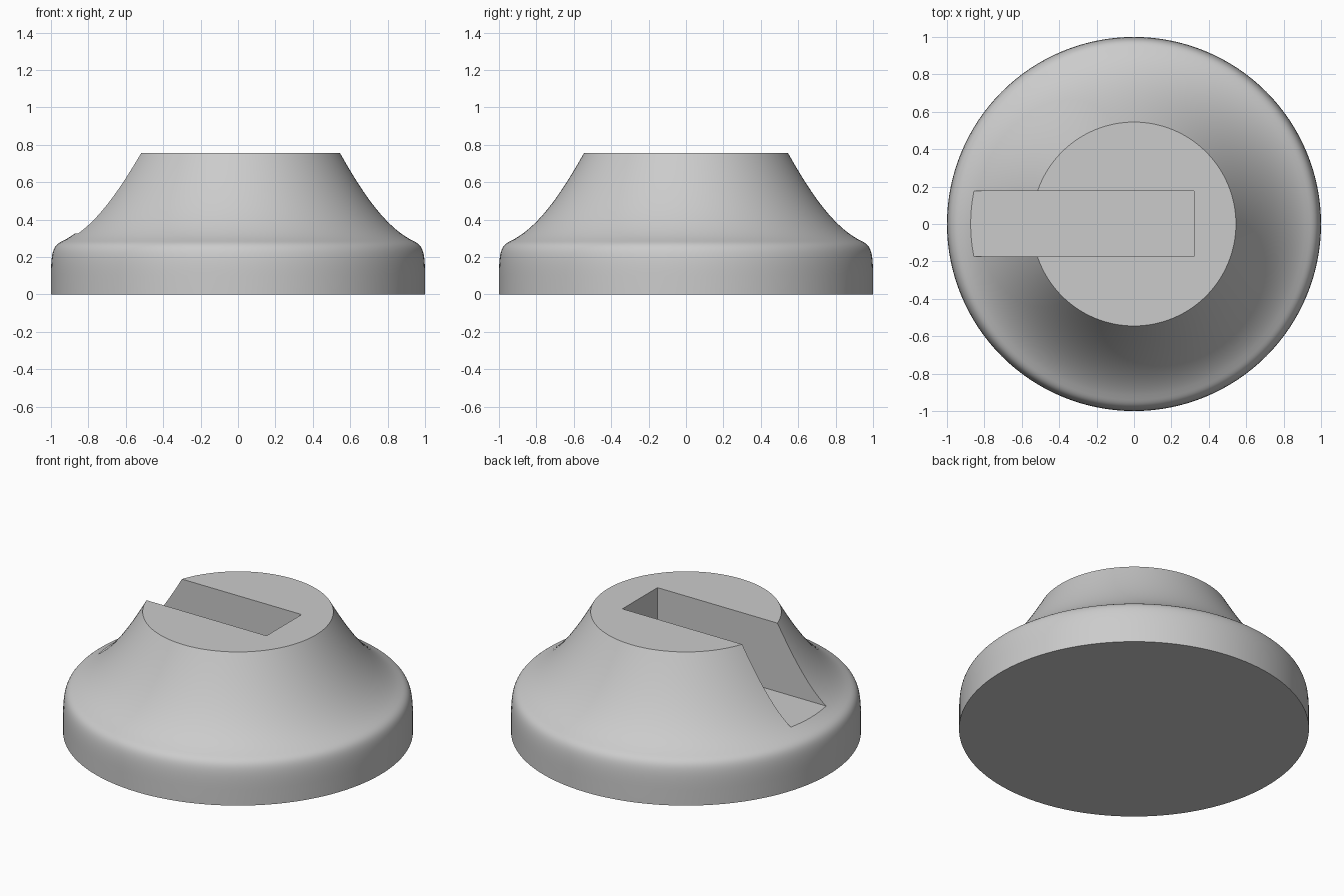
import bpy, bmesh, math
from mathutils import Vector
from mathutils.geometry import interpolate_bezier

cube = bpy.data.objects.get("Cube")
if cube:
    bpy.data.objects.remove(cube, do_unlink=True)

SEGMENTS = 128

grey = bpy.data.materials.new("plain_grey")
grey.use_nodes = True
colour = (0.6, 0.6, 0.6, 1)
grey.diffuse_color = colour
grey.node_tree.nodes["Principled BSDF"].inputs["Base Color"].default_value = colour


def bezier(points, count):
    """Sample one cubic curve given as (radius, height) control points."""
    return interpolate_bezier(*[Vector((r, 0, z)) for r, z in points], count)


def add_object(name, bm):
    bmesh.ops.recalc_face_normals(bm, faces=bm.faces)
    mesh = bpy.data.meshes.new(name)
    bm.to_mesh(mesh)
    bm.free()
    mesh.materials.append(grey)
    obj = bpy.data.objects.new(name, mesh)
    bpy.context.collection.objects.link(obj)
    return obj


# Turned body: flared neck, rounded shoulder, straight rim
profile = bezier([(0.545, 0.757), (0.65, 0.57), (0.78, 0.36), (0.94, 0.285)], 20)
profile += bezier([(0.94, 0.285), (0.985, 0.262), (1, 0.24), (1, 0.1)], 14)[1:]
profile.append(Vector((1, 0, 0)))

bm = bmesh.new()
rings = []
for p in profile:
    angles = [math.tau * i / SEGMENTS for i in range(SEGMENTS)]
    rings.append([bm.verts.new((p.x * math.cos(a), p.x * math.sin(a), p.z)) for a in angles])
for upper, lower in zip(rings, rings[1:]):
    for i in range(SEGMENTS):
        j = (i + 1) % SEGMENTS
        bm.faces.new((upper[i], lower[i], lower[j], upper[j]))
bm.faces.new(rings[0])
bm.faces.new(rings[-1])
body = add_object("flared_base", bm)

# Straight slot, open on the right side, with a flat floor
bm = bmesh.new()
bmesh.ops.create_cube(bm, size=1)
low, high = Vector((-1.2, -0.173, 0.325)), Vector((0.32, 0.177, 1))
for v in bm.verts:
    v.co = [low[k] if v.co[k] < 0 else high[k] for k in range(3)]
cutter = add_object("slot_cutter", bm)
cutter.hide_render = True

slot = body.modifiers.new("slot", "BOOLEAN")
slot.operation = "DIFFERENCE"
slot.solver = "EXACT"
slot.object = cutter

bpy.ops.object.select_all(action="DESELECT")
body.select_set(True)
bpy.context.view_layer.objects.active = body
bpy.ops.object.modifier_apply(modifier=slot.name)
bpy.data.objects.remove(cutter, do_unlink=True)
bpy.ops.object.shade_smooth_by_angle(angle=math.radians(20))
